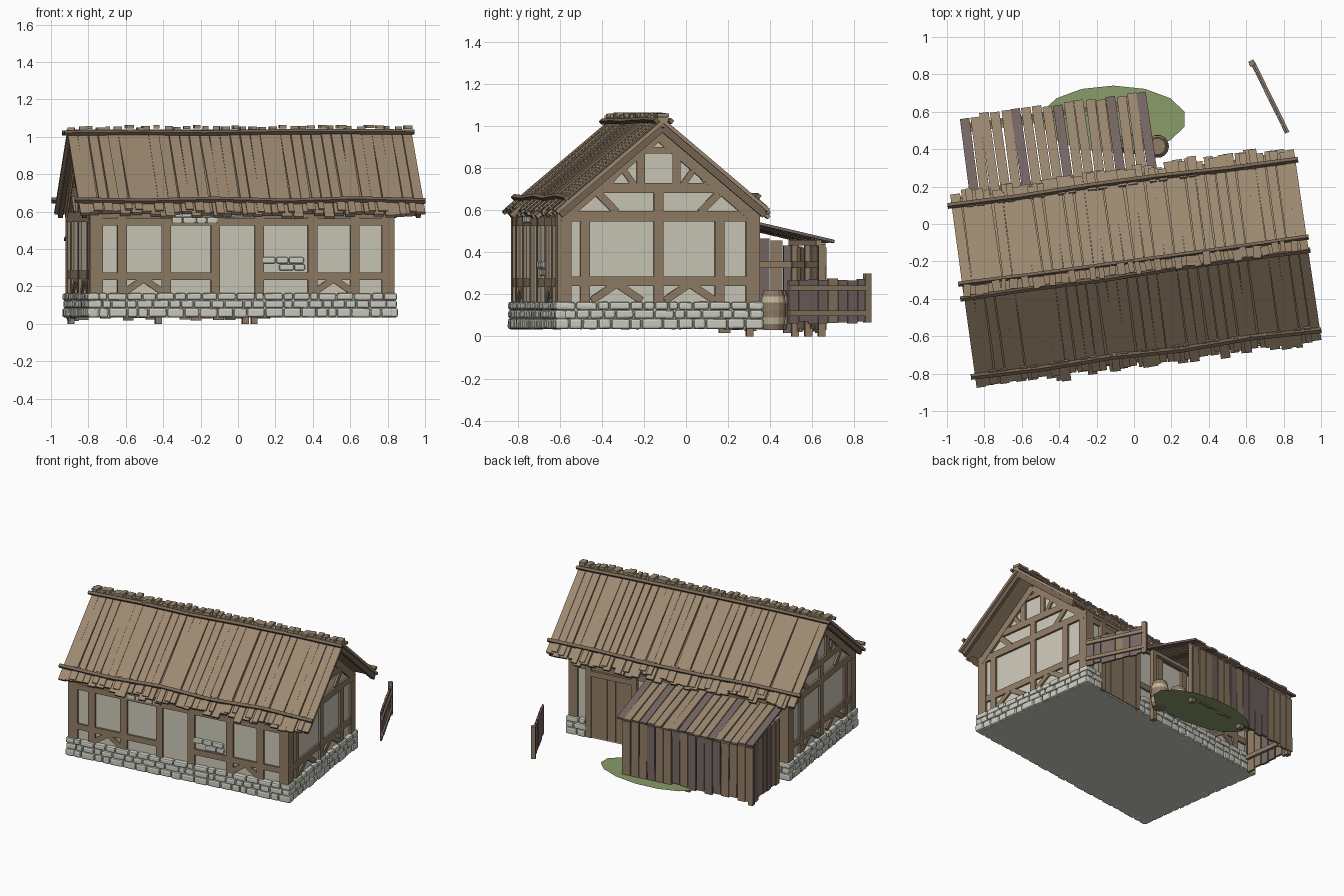
import bpy, bmesh, math, random
from mathutils import Matrix, Vector

if "Cube" in bpy.data.objects:
    bpy.data.objects.remove(bpy.data.objects["Cube"])

random.seed(4)
R = random.uniform
# the whole house is turned slightly about z
HOUSE = Matrix.Translation((-0.0425, -0.24, 0)) @ Matrix.Rotation(math.radians(7.75), 4, 'Z')
WORLD = Matrix.Identity(4)


def mat(name, r, g, b):
    m = bpy.data.materials.new(name)
    lin = [((c / 255 + 0.055) / 1.055) ** 2.4 for c in (r, g, b)]
    m.diffuse_color = (*lin, 1)
    m.use_nodes = True
    m.node_tree.nodes["Principled BSDF"].inputs["Base Color"].default_value = m.diffuse_color
    return m


PLASTER = mat("plaster", 203, 200, 184)
TIMBER = mat("timber", 144, 124, 101)
ROOF = mat("roof_wood", 156, 136, 112)
POLE = mat("dark_pole", 118, 101, 83)
PURPLE = mat("weathered_plank", 118, 103, 100)
STONE = mat("stone", 204, 205, 193)
GRASS = mat("grass", 138, 156, 106)
CREAM = mat("pale_band", 196, 184, 156)


def finish(name, bm, mats, frame=HOUSE, bevel=0):
    bmesh.ops.transform(bm, matrix=frame, verts=bm.verts)
    bmesh.ops.recalc_face_normals(bm, faces=bm.faces)
    me = bpy.data.meshes.new(name)
    bm.to_mesh(me)
    bm.free()
    for m in mats:
        me.materials.append(m)
    ob = bpy.data.objects.new(name, me)
    bpy.context.collection.objects.link(ob)
    if bevel:
        mod = ob.modifiers.new("bevel", 'BEVEL')
        mod.width, mod.segments = bevel, 2
    return ob


def beam(bm, a, b, w, t, up=(0, 0, 1), mi=0):
    """Box from a to b: w wide across, t thick along up."""
    a, b = Vector(a), Vector(b)
    x = (b - a).normalized()
    y = Vector(up).cross(x).normalized()
    z = x.cross(y)
    rot = Matrix((x, y, z)).transposed().to_4x4()
    m = Matrix.Translation((a + b) / 2) @ rot @ Matrix.Diagonal(((b - a).length, w, t, 1))
    for v in bmesh.ops.create_cube(bm, size=1, matrix=m)['verts']:
        for f in v.link_faces:
            f.material_index = mi


HL, HW = 0.805, 0.47          # half length and half width of the plaster body
SIDES = {'front': (Vector((1, 0, 0)), Vector((0, -HW, 0)), HL),
         'back': (Vector((1, 0, 0)), Vector((0, HW, 0)), HL),
         'left': (Vector((0, 1, 0)), Vector((-HL, 0, 0)), HW),
         'right': (Vector((0, 1, 0)), Vector((HL, 0, 0)), HW)}


def wall_beam(bm, side, s0, z0, s1, z1, w=0.05, t=0.03, out=0):
    tan, off, _ = SIDES[side]
    n = off.normalized()
    o = off + n * out
    beam(bm, tan * s0 + o + Vector((0, 0, z0)), tan * s1 + o + Vector((0, 0, z1)), w, t, n)


# plaster body: gable profile extruded along the length
bm = bmesh.new()
prof = [(-HW, 0.1), (HW, 0.1), (HW, 0.585), (0, 0.985), (-HW, 0.585)]
f = bm.faces.new([bm.verts.new((-HL, v, z)) for v, z in prof])
ext = bmesh.ops.extrude_face_region(bm, geom=[f])['geom']
bmesh.ops.translate(bm, vec=(2 * HL, 0, 0), verts=[g for g in ext if isinstance(g, bmesh.types.BMVert)])
finish("plaster_walls", bm, [PLASTER])

# foundation slab
bm = bmesh.new()
beam(bm, (-0.82, 0, 0.095), (0.82, 0, 0.095), 0.97, 0.12)
finish("foundation", bm, [STONE])

# rounded foundation stones in three courses, leaving the doorway open
bm = bmesh.new()
for side, (tan, off, half) in SIDES.items():
    for z, h in ((0.06, 0.05), (0.105, 0.042), (0.145, 0.038)):
        s = -half - 0.03
        while s < half:
            w = min(R(0.045, 0.105), half + 0.03 - s)
            if w > 0.02 and not (side == 'back' and 0.30 < s + w / 2 < 0.69):
                wall_beam(bm, side, s + 0.002, z, s + w - 0.002, z + R(-.002, .002), h, R(0.055, 0.07))
            s += w
finish("foundation_stones", bm, [STONE], bevel=0.011)

# exposed stone patches on the front wall
bm = bmesh.new()
for s0, s1, z in ((-.40, -.06, .585), (-.38, -.13, .555), (.11, .33, .34), (.20, .34, .303)):
    s = s0
    while s < s1 - 0.02:
        w = R(0.05, 0.085)
        wall_beam(bm, 'front', s, z, s + w - 0.004, z, 0.034, 0.03, 0.005)
        s += w
finish("stone_patches", bm, [STONE], bevel=0.008)

# timber frame on the long walls
bm = bmesh.new()
for side in ('front', 'back'):
    for s in (-.648, -.41, -.144, .093, .38, .608):
        if side == 'back' and s > .3:
            continue
        wall_beam(bm, side, s, .14, s, .60)
    wall_beam(bm, side, -HL, .585, HL, .585, .035)
    wall_beam(bm, side, -HL, .545, HL, .545, .04, .026)
    wall_beam(bm, side, -HL, .255, -.12, .255, .042, .026)
    wall_beam(bm, side, .093, .255, HL if side == 'front' else .32, .255, .042, .026)
    for c in ((-.53, .494) if side == 'front' else (-.53,)):
        for d in (-1, 1):
            wall_beam(bm, side, c, .24, c + d * .11, .165, .035, .024)
# timber frame on the gables
for side in ('left', 'right'):
    for s in (-.353, 0, .293):
        wall_beam(bm, side, s, .14, s, .57, .046)
    wall_beam(bm, side, -HW, .57, HW, .57, .05)
    wall_beam(bm, side, -HW, .262, HW, .262, .046, .026)
    wall_beam(bm, side, -.30, .705, .30, .705, .046)
    wall_beam(bm, side, -.11, .885, .11, .885, .03)
    wall_beam(bm, side, 0, .57, 0, .70, .045)
    for c in (-.2, .15):
        for d in (-1, 1):
            wall_beam(bm, side, c, .25, c + d * .12, .17, .035, .024)
    for d in (-1, 1):
        wall_beam(bm, side, d * .47, .555, 0, .955, .05, .034)
        wall_beam(bm, side, d * .086, .70, d * .086, .90, .038)
        wall_beam(bm, side, d * .25, .71, d * .15, .84, .03, .026)
        wall_beam(bm, side, d * .11, .71, d * .18, .81, .028, .024)
        wall_beam(bm, side, d * .30, .69, d * .20, .59, .035, .026)
# corner posts
for u in (-1, 1):
    for v in (-1, 1):
        beam(bm, (u * .787, v * .452, .10), (u * .787, v * .452, .60), .068, .068, (0, 1, 0))
finish("timber_frame", bm, [TIMBER])

# back door with frame
bm = bmesh.new()
for i in range(5):
    s = .372 + i * .062
    wall_beam(bm, 'back', s, .045, s, .49, .06, .03, .006)
for s in (.325, .665):
    wall_beam(bm, 'back', s, .04, s, .56, .04, .06)
wall_beam(bm, 'back', .31, .51, .68, .51, .04, .06)
finish("back_door", bm, [TIMBER])

# roof: solid deck, loose planks of uneven length, eave poles
U0, U1, K = -0.88, 0.98, 0.84


def roof_z(v):
    return 1.018 - K * abs(v)


planks, poles = bmesh.new(), bmesh.new()
for d in (-1, 1):
    n = Vector((0, d * K, 1)).normalized()
    beam(planks, (.05, 0, roof_z(0) - .012), (.05, d * .49, roof_z(.49) - .012), U1 - U0 - .04, .014, n)
    N = 34
    for i in range(N):
        u = U0 + (i + .5) * (U1 - U0) / N
        e, lift, sk = R(.505, .54), R(-.002, .007), R(-.008, .008)
        beam(planks, (u, 0, roof_z(0) + lift), (u + sk, d * e, roof_z(e) + lift), R(.048, .056), .018, n)
        # short plank over the eave
        e2 = e + R(-.015, .01)
        if i % 3:
            beam(planks, (u + .02, d * .44, roof_z(.44) + .016), (u + .02, d * e2, roof_z(e2) + .016),
                 R(.03, .05), .014, n)
    # eave and ridge poles in slightly wandering lengths
    for v0, h, w in ((.462, .03, .022), (.036, .036, .02)):
        pts = []
        for i in range(6):
            v = v0 + R(-.008, .008)
            pts.append((U0 - .02 + i * (U1 - U0 + .03) / 5, d * v, roof_z(v) + h))
        for a, b in zip(pts, pts[1:]):
            beam(poles, a, b, w, w, n)
    # bargeboard rafters under the overhang
    for u in (U0 + .03, U1 - .03):
        beam(poles, (u, 0, roof_z(0) - .03), (u, d * .49, roof_z(.49) - .03), .025, .03, n)
finish("roof_planks", planks, [ROOF])
finish("roof_poles", poles, [POLE])

# ridge cap blocks
bm = bmesh.new()
beam(bm, (U0, 0, 1.03), (U1, 0, 1.03), .05, .02)
for i in range(36):
    u = U0 + .02 + i * (U1 - U0 - .04) / 35 + R(-.012, .012)
    z = 1.047 + R(-.008, .009)
    beam(bm, (u, -.03 + R(-.01, .01), z), (u + R(-.01, .01), .03 + R(-.01, .01), z), R(.025, .045), .018)
finish("ridge_cap", bm, [ROOF])

# lean-to shed: plank walls with rails and posts
bm = bmesh.new()
for i in range(16):
    u = -.735 + i * .061
    beam(bm, (u, .88, .03 + R(-.015, .015)), (u + R(-.004, .004), .88, .435 + R(-.02, .01)), .056, .016,
         (0, 1, 0), int(R(0, 1) < .6))
for i in range(6):
    v = .53 + i * .062
    beam(bm, (-.755, v, .03 + R(-.015, .015)), (-.755, v, .50 - i * .012 + R(-.02, .01)), .056, .016,
         (1, 0, 0), int(R(0, 1) < .6))
for z in (.12, .34):
    beam(bm, (-.75, .862, z), (.2, .862, z), .02, .03)
    beam(bm, (-.738, .5, z), (-.738, .87, z), .02, .03)
for u, v, top in ((-.74, .865, .45), (-.27, .865, .44), (.2, .865, .44), (.2, .52, .53)):
    beam(bm, (u, v, 0), (u, v, top), .034, .034, (0, 1, 0))
finish("shed_walls", bm, [TIMBER, PURPLE])

# lean-to roof
bm = bmesh.new()
for i in range(18):
    u = -.75 + i * .0565
    e, l = .92 + R(-.012, .01), R(0, .006)
    beam(bm, (u, .48, .55 + l), (u + R(-.006, .006), e, .447 + l), .051, .014, (0, .24, 1),
         int(i in (0, 5, 9, 14, 17)))
beam(bm, (-.76, .85, .445), (.21, .85, .445), .025, .025)
beam(bm, (-.76, .52, .52), (.21, .52, .52), .025, .025)
finish("shed_roof", bm, [ROOF, PURPLE])

# loose fence panel standing beside the house
bm = bmesh.new()
a, b = Vector((.63, .86, 0)), Vector((.815, .485, 0))
t = (b - a).normalized()
n = Vector((-t.y, t.x, 0))
for i in range(8):
    p = a + (b - a) * (i + .5) / 8
    beam(bm, p + Vector((0, 0, .065 + R(-.008, .008))), p + Vector((0, 0, .275 + R(-.012, .008))),
         .05, .014, n, int(i not in (3,)))
for z in (.11, .23):
    beam(bm, a + n * .012 + Vector((0, 0, z)), b + n * .012 + Vector((0, 0, z)), .012, .025)
beam(bm, a + Vector((0, 0, .065)), a + Vector((0, 0, .30)), .03, .03, n)
finish("fence_panel", bm, [TIMBER, PURPLE], WORLD)

# barrels: lathed profile, pale bands picked by height
for k, (x, y) in enumerate(((.125, .415), (-.02, .43))):
    bm = bmesh.new()
    prof = [(0, .03), (.048, .03), (.055, .06), (.06, .09), (.062, .125), (.06, .16), (.055, .19),
            (.048, .22), (.041, .22), (.041, .205), (0, .205)]
    vs = [bm.verts.new((r, 0, z)) for r, z in prof]
    es = [bm.edges.new(p) for p in zip(vs, vs[1:])]
    bmesh.ops.spin(bm, geom=vs + es, cent=(0, 0, 0), axis=(0, 0, 1), angle=2 * math.pi, steps=14)
    bmesh.ops.remove_doubles(bm, verts=bm.verts, dist=.0005)
    for f in bm.faces:
        z = f.calc_center_median().z
        f.material_index = int(.06 < z < .09 or .16 < z < .19)
    finish(f"barrel_{k + 1}", bm, [TIMBER, CREAM], Matrix.Translation((x, y, 0)))

# grass patch
bm = bmesh.new()
bmesh.ops.create_circle(bm, cap_ends=True, segments=14, radius=1)
finish("grass_patch", bm, [GRASS], Matrix.Translation((-.11, .56, .03)) @ Matrix.Diagonal((.39, .18, 1, 1)))
